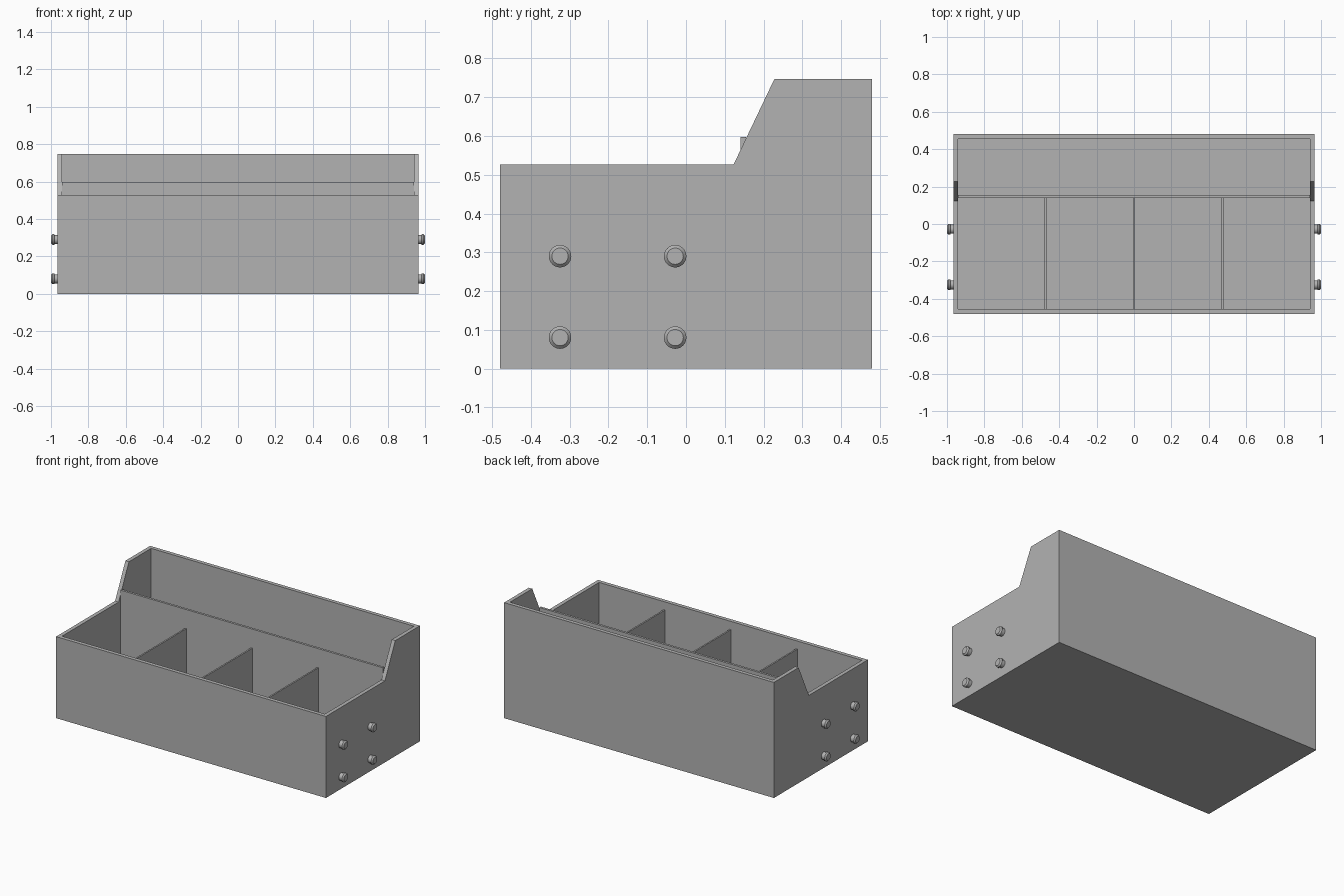
import bpy, bmesh, math
from mathutils import Matrix

cube = bpy.data.objects.get("Cube")
if cube:
    bpy.data.objects.remove(cube, do_unlink=True)

grey = bpy.data.materials.new("plain grey")
grey.use_nodes = True
color = (0.45, 0.45, 0.45, 1)
grey.diffuse_color = color
grey.node_tree.nodes["Principled BSDF"].inputs["Base Color"].default_value = color

HALF_X, HALF_Y, WALL = 0.965, 0.48, 0.025
LOW, HIGH = 0.527, 0.747
IN_X, IN_Y = HALF_X - WALL, HALF_Y - WALL


def make(name, bm):
    bmesh.ops.recalc_face_normals(bm, faces=bm.faces)
    mesh = bpy.data.meshes.new(name)
    bm.to_mesh(mesh)
    bm.free()
    mesh.materials.append(grey)
    obj = bpy.data.objects.new(name, mesh)
    bpy.context.collection.objects.link(obj)
    return obj


def box(name, low, high):
    bm = bmesh.new()
    bmesh.ops.create_cube(bm, size=1)
    for v in bm.verts:
        v.co = [a if c < 0 else b for c, a, b in zip(v.co, low, high)]
    return make(name, bm)


# Tray body: side profile extruded along x
profile = [(-HALF_Y, 0), (HALF_Y, 0), (HALF_Y, HIGH), (0.228, HIGH),
           (0.123, LOW), (-HALF_Y, LOW)]
bm = bmesh.new()
face = bm.faces.new([bm.verts.new((-HALF_X, y, z)) for y, z in profile])
side = bmesh.ops.extrude_face_region(bm, geom=[face])["geom"]
bmesh.ops.translate(bm, vec=(2 * HALF_X, 0, 0),
                    verts=[g for g in side if isinstance(g, bmesh.types.BMVert)])
tray = make("tray_body", bm)

# Hollow the tray, leaving floor and walls
cutter = box("cavity_cutter", (-IN_X, -IN_Y, WALL), (IN_X, IN_Y, 1))
cutter.hide_render = True
cut = tray.modifiers.new("cavity", "BOOLEAN")
cut.operation, cut.solver, cut.object = "DIFFERENCE", "EXACT", cutter
bpy.context.view_layer.objects.active = tray
bpy.ops.object.modifier_apply(modifier=cut.name)
bpy.data.objects.remove(cutter, do_unlink=True)

# Long partition and the three short dividers in front of it
box("long_partition", (-IN_X, 0.14, WALL), (IN_X, 0.155, 0.598))
for name, x in (("right", -0.473), ("middle", 0), ("left", 0.473)):
    box(name + "_divider", (x - 0.005, -IN_Y, WALL), (x + 0.005, 0.14, 0.475))

# Headed pegs on both ends, turned from (radius, distance) profiles
peg_profile = [(0.024, HALF_X), (0.024, 0.98), (0.029, 0.983),
               (0.029, 0.992), (0.021, 1.0)]
SEGMENTS = 32
for side_name, sign in (("left", 1), ("right", -1)):
    for depth, y in (("front", -0.325), ("rear", -0.028)):
        for level, z in (("lower", 0.08), ("upper", 0.29)):
            bm = bmesh.new()
            rings = []
            for r, x in peg_profile:
                rings.append([bm.verts.new((sign * x,
                                            y + r * math.cos(math.tau * i / SEGMENTS),
                                            z + r * math.sin(math.tau * i / SEGMENTS)))
                              for i in range(SEGMENTS)])
            for a, b in zip(rings, rings[1:]):
                for i in range(SEGMENTS):
                    j = (i + 1) % SEGMENTS
                    bm.faces.new((a[i], a[j], b[j], b[i]))
            bm.faces.new(rings[0])
            bm.faces.new(rings[-1])
            peg = make(f"{side_name}_{depth}_{level}_peg", bm)
            bpy.ops.object.select_all(action="DESELECT")
            peg.select_set(True)
            bpy.context.view_layer.objects.active = peg
            bpy.ops.object.shade_smooth_by_angle(angle=math.radians(30))
